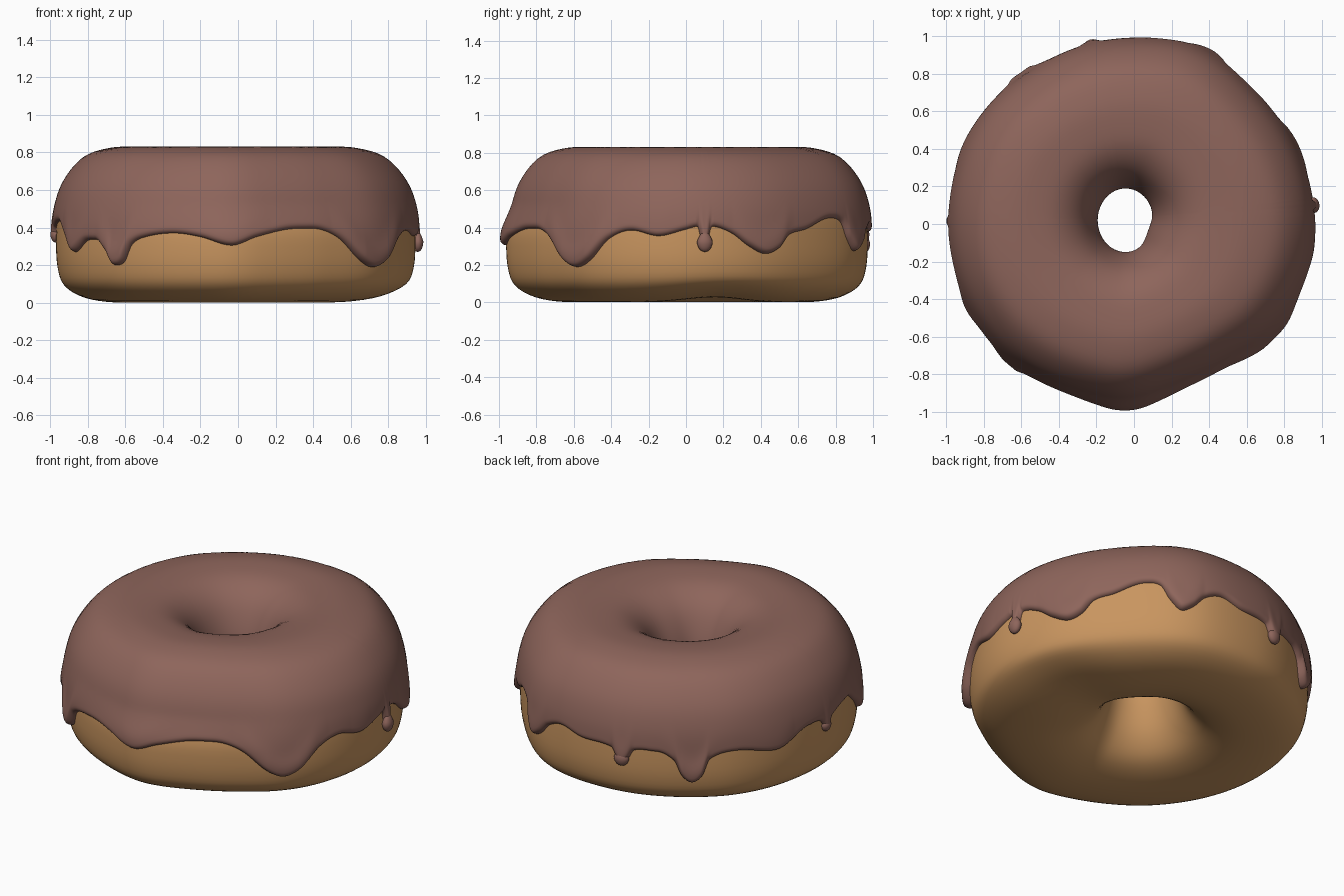
import bpy, bmesh
from math import cos, sin, pi, radians, sqrt, exp
from mathutils import Vector

if "Cube" in bpy.data.objects:
    bpy.data.objects.remove(bpy.data.objects["Cube"])


def material(name, rgb):
    m = bpy.data.materials.new(name)
    m.diffuse_color = (*rgb, 1)
    m.use_nodes = True
    m.node_tree.nodes["Principled BSDF"].inputs["Base Color"].default_value = m.diffuse_color
    return m


DOUGH = material("golden dough", (0.58, 0.30, 0.115))
ICING = material("chocolate icing", (0.27, 0.13, 0.105))

# outer radius of the ring by angle (degrees)
OUTLINE = [(0, .962), (12, .955), (25, .95), (34, .947), (46, .952), (54, .968), (63, .99),
           (69, 1.003), (79, .998), (90, .985), (102, .985), (114, .98), (128, .98), (139, .995),
           (150, .995), (165, .987), (180, .985), (192, .985), (204, .985), (215, .98), (225, .98),
           (239, .97), (252, .97), (267, .985), (276, .955), (289, .918), (307, .91), (319, .938),
           (328, .948), (341, .955)]

# height of the icing's dripping edge by angle (degrees)
EDGE = [(0, .39), (3.8, .405), (5, .32), (6, .29), (7, .32), (8.4, .405), (15, .37), (21, .30),
        (27, .26), (32, .29), (36, .36), (43, .39), (54, .45), (59, .43), (62, .34), (66, .275),
        (70, .31), (74, .38), (80, .415), (88, .38), (99.5, .365), (101.5, .31), (103.5, .28),
        (105.5, .31), (107.5, .365), (115, .37), (121, .32), (123.5, .23), (127, .19), (130.5, .23),
        (133, .33), (142, .37), (156, .33), (170, .41), (176, .40), (179, .33), (182, .40),
        (193, .435), (201, .35), (207, .27), (214, .33), (219, .335), (224, .27), (227.5, .20),
        (231, .22), (234, .31), (239, .35), (249, .37), (258, .35), (268, .305), (276, .35),
        (286, .388), (293, .395), (300, .388), (307, .34), (315, .23), (321, .19), (327, .23),
        (334, .34), (342, .385), (351, .355)]

# dough cross-section: fraction from hole to rim, height
PROFILE = [(0, .42), (.03, .56), (.12, .70), (.26, .78), (.45, .805), (.62, .80), (.79, .755),
           (.92, .64), (.985, .50), (1, .34), (.99, .19), (.94, .09), (.80, .027), (.60, .002),
           (.40, .01), (.22, .06), (.10, .16), (.03, .29)]
NP = len(PROFILE)


def by_angle(table, a):
    """Smooth periodic interpolation, flat at peaks and valleys."""
    a %= 360
    n = len(table)
    i = max(k for k in range(n) if table[k][0] <= a)

    def pt(k):
        x, y = table[k % n]
        return x + 360 * (k // n), y

    def slope(k):
        (xa, ya), (xb, yb), (xc, yc) = pt(k - 1), pt(k), pt(k + 1)
        if (yb - ya) * (yc - yb) <= 0:
            return 0
        return (yc - ya) / (xc - xa)

    (x0, y0), (x1, y1) = pt(i), pt(i + 1)
    h = x1 - x0
    t = (a - x0) / h
    return ((2 * t**3 - 3 * t**2 + 1) * y0 + (t**3 - 2 * t**2 + t) * h * slope(i)
            + (3 * t**2 - 2 * t**3) * y1 + (t**3 - t**2) * h * slope(i + 1))


def profile(s):
    """Closed smooth curve through the cross-section points."""
    i = int(s // 1)
    t = s - i
    p = [PROFILE[(i + k) % NP] for k in (-1, 0, 1, 2)]
    u, z = (0.5 * (2 * p[1][c] + (p[2][c] - p[0][c]) * t
                   + (2 * p[0][c] - 5 * p[1][c] + 4 * p[2][c] - p[3][c]) * t**2
                   + (3 * p[1][c] - p[0][c] - 3 * p[2][c] + p[3][c]) * t**3) for c in (0, 1))
    return u, max(z, 0)


def bump(a, centre, width):
    d = (a - centre + 180) % 360 - 180
    return exp(-(d / width) ** 2)


def surface(a, s, rim):
    """Point on the dough for angle a (degrees) and profile position s."""
    c, d = cos(radians(a)), sin(radians(a))
    hole = 1 - .11 * bump(a, -22, 26)
    inner = Vector((-.045 + .172 * hole * c, .02 + .193 * hole * d))
    outer = Vector((rim * c, rim * d))
    u, z = profile(s)
    # shoulder leans in at the front, base lifts a little on the right
    up = min(max((z - .34) / .2, 0), 1)
    u -= .055 * bump(a, 280, 45) * up * up * (3 - 2 * up) * u * u
    lift = .035 * bump(a, 15, 22) * exp(-(z / .1) ** 2) * min(u * 1.5, 1)
    p = inner.lerp(outer, u)
    return Vector((p.x, p.y, z + lift))


RIM = [sum(by_angle(OUTLINE, i * .5 + k) for k in range(-7, 8)) / 15 - .016 for i in range(720)]


def rim_radius(a):
    return RIM[round(a * 2) % 720]


def grid_object(name, rows, mat, closed):
    """Ring of vertex rows joined by quads."""
    m, n = len(rows), len(rows[0])
    verts = [v for r in rows for v in r]
    faces = []
    for i in range(m):
        j = (i + 1) % m
        for k in range(n if closed else n - 1):
            l = (k + 1) % n
            faces.append((i * n + k, i * n + l, j * n + l, j * n + k))
    me = bpy.data.meshes.new(name)
    me.from_pydata(verts, [], faces)
    me.materials.append(mat)
    me.polygons.foreach_set("use_smooth", [True] * len(faces))
    ob = bpy.data.objects.new(name, me)
    bpy.context.collection.objects.link(ob)


# dough ring
rows = []
for a in range(0, 360, 2):
    rows.append([surface(a, k * NP / 72, rim_radius(a)) for k in range(72)])
grid_object("dough_ring", rows, DOUGH, True)


# icing: dough surface offset outward, ending at the dripping edge
def icing_column(a, n=56):
    rim, zb = rim_radius(a), by_angle(EDGE, a)
    lo, hi = 5.0, 11.0
    for _ in range(22):
        mid = (lo + hi) / 2
        if profile(mid)[1] > zb:
            lo = mid
        else:
            hi = mid
    end, start = lo, -0.15
    steep = (by_angle(EDGE, a + .25) - by_angle(EDGE, a - .25)) / (radians(.5) * rim)
    drip = min(max((.37 - zb) / .15, 0), 1)
    ss = [start + (end - start) * (.5 - .5 * cos(pi * k / n)) for k in range(n + 1)]
    pts = [surface(a, s, rim) for s in ss]
    dist = [0.0] * (n + 1)
    for k in range(n - 1, -1, -1):
        dist[k] = dist[k + 1] + (pts[k] - pts[k + 1]).length
    col = []
    for k, s in enumerate(ss):
        ds = surface(a, s + .02, rim) - surface(a, s - .02, rim)
        da = surface(a + 1, s, rim_radius(a + 1)) - surface(a - 1, s, rim_radius(a - 1))
        nor = ds.cross(da).normalized()
        d = dist[k] / sqrt(1 + steep * steep)
        thick = .024 + .02 * drip * exp(-((dist[k] - .05) / .08) ** 2)
        edge = 1.0
        for e in (d, dist[0] - dist[k]):
            q = min(e / .028, 1)
            edge *= sqrt(1 - (1 - q) ** 2)
        col.append(pts[k] + nor * (thick * edge - .004 * (1 - edge)))
    return col


grid_object("icing", [icing_column(i * .5) for i in range(720)], ICING, False)

# teardrop ends of the small drips
for n, (a, r, z, w, h) in enumerate([(6, .963, .325, .042, .055), (103.3, .980, .315, .045, .05),
                                     (179, .970, .365, .036, .045)]):
    me = bpy.data.meshes.new("drip_end")
    bm = bmesh.new()
    bmesh.ops.create_uvsphere(bm, u_segments=20, v_segments=12, radius=1)
    for v in bm.verts:
        taper = 1 - .35 * max(v.co.z, 0)
        v.co.x *= taper
        v.co.y *= taper
    for f in bm.faces:
        f.smooth = True
    bm.to_mesh(me)
    bm.free()
    me.materials.append(ICING)
    ob = bpy.data.objects.new("drip_end_%d" % (n + 1), me)
    ob.location = (r * cos(radians(a)), r * sin(radians(a)), z)
    ob.rotation_euler.z = radians(a)
    ob.scale = (.03, w, h)
    bpy.context.collection.objects.link(ob)
